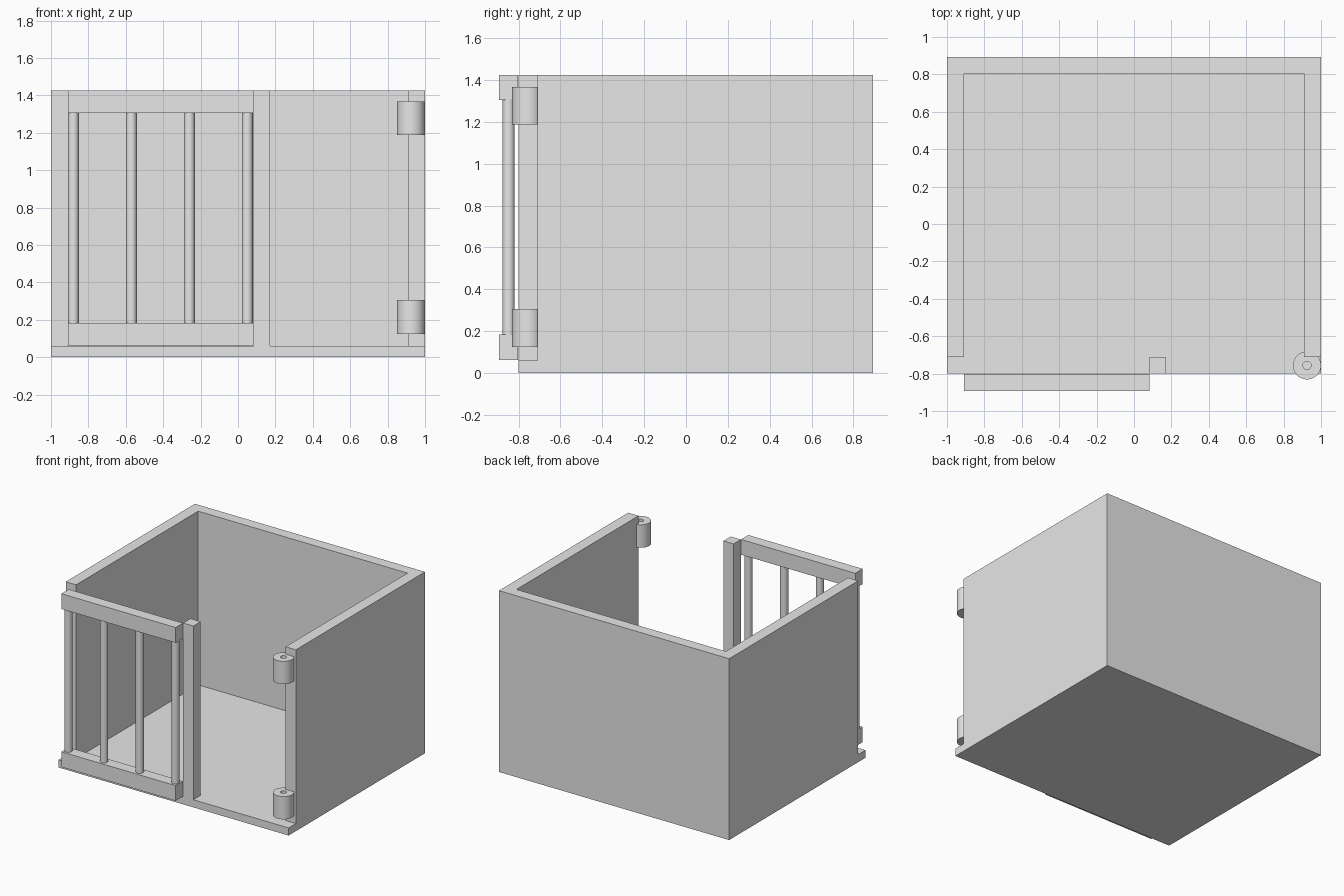
import bpy, bmesh, math

if "Cube" in bpy.data.objects:
    bpy.data.objects.remove(bpy.data.objects["Cube"], do_unlink=True)

grey = bpy.data.materials.new("plain grey")
grey.use_nodes = True
grey.diffuse_color = (0.8, 0.8, 0.8, 1)
grey.node_tree.nodes["Principled BSDF"].inputs["Base Color"].default_value = (0.8, 0.8, 0.8, 1)


def finish(name, bm, smooth=False):
    bmesh.ops.recalc_face_normals(bm, faces=bm.faces)
    me = bpy.data.meshes.new(name)
    bm.to_mesh(me)
    bm.free()
    me.materials.append(grey)
    ob = bpy.data.objects.new(name, me)
    bpy.context.collection.objects.link(ob)
    bpy.ops.object.select_all(action='DESELECT')
    ob.select_set(True)
    bpy.context.view_layer.objects.active = ob
    if smooth:
        bpy.ops.object.shade_smooth_by_angle(angle=math.radians(35))
    return ob


def prism(name, outline, z0, z1, smooth=False):
    """Extrude a flat outline from z0 up to z1."""
    bm = bmesh.new()
    face = bm.faces.new([bm.verts.new((x, y, z0)) for x, y in outline])
    new = bmesh.ops.extrude_face_region(bm, geom=[face])["geom"]
    verts = [v for v in new if isinstance(v, bmesh.types.BMVert)]
    bmesh.ops.translate(bm, verts=verts, vec=(0, 0, z1 - z0))
    return finish(name, bm, smooth)


def box(name, x0, x1, y0, y1, z0, z1):
    return prism(name, [(x0, y0), (x1, y0), (x1, y1), (x0, y1)], z0, z1)


def circle(cx, cy, r, n):
    return [(cx + r * math.cos(math.tau * i / n), cy + r * math.sin(math.tau * i / n)) for i in range(n)]


def tube(name, cx, cy, r_out, r_in, z0, z1, n=48):
    """Ring section swept round the axis, closed on itself."""
    bm = bmesh.new()
    rings = [[bm.verts.new((x, y, z)) for x, y in circle(cx, cy, r, n)]
             for r, z in ((r_out, z0), (r_out, z1), (r_in, z1), (r_in, z0))]
    for a, b in zip(rings, rings[1:] + rings[:1]):
        for i in range(n):
            j = (i + 1) % n
            bm.faces.new((a[i], a[j], b[j], b[i]))
    return finish(name, bm, True)


TOP, FLOOR = 1.425, 0.06

# Floor and three walls: a block hollowed out with an open front
cutter = prism("hollow_cutter", [(-1.1, -1), (1.1, -1), (1.1, -0.71), (0.91, -0.71), (0.91, 0.805),
                                 (-0.91, 0.805), (-0.91, -0.71), (-1.1, -0.71)], FLOOR, 2)
cutter.hide_render = True
body = box("floor_and_walls", -1, 1, -0.8, 0.893, 0, TOP)
mod = body.modifiers.new("hollow", 'BOOLEAN')
mod.operation = 'DIFFERENCE'
mod.solver = 'EXACT'
mod.object = cutter
bpy.ops.object.modifier_apply(modifier=mod.name)
bpy.data.objects.remove(cutter, do_unlink=True)

# Front post
box("front_post", 0.083, 0.172, -0.8, -0.71, FLOOR, TOP)

# Barred panel
box("bottom_rail", -0.91, 0.083, -0.893, -0.802, 0.063, 0.183)
box("top_rail", -0.91, 0.083, -0.893, -0.802, 1.305, TOP)
for i in range(4):
    prism(f"bar_{i + 1}", circle(-0.88 + i * 0.31, -0.848, 0.029, 32), 0.18, 1.31, True)

# Hinge barrels
for name, z in (("lower_hinge", 0.125), ("upper_hinge", 1.187)):
    tube(name, 0.925, -0.756, 0.075, 0.022, z, z + 0.18)
